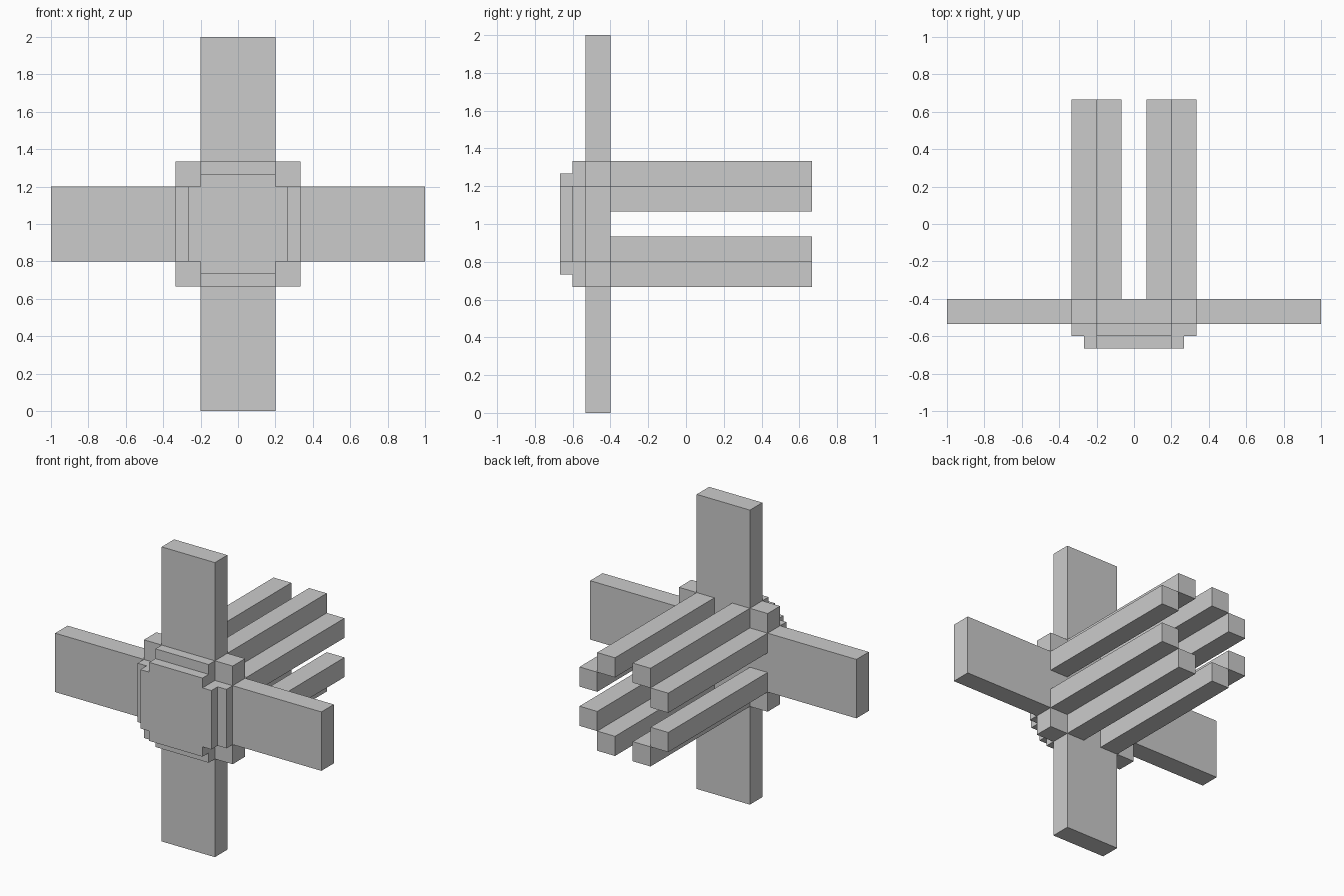
import bpy, bmesh

if "Cube" in bpy.data.objects:
    bpy.data.objects.remove(bpy.data.objects["Cube"])

U = 2 / 30   # modelling step: the longest side is 30 steps
CZ = 1.0     # height of the centre axis


def prism(name, outline, y0, y1):
    """Extrude an x/z outline (in steps, about the centre axis) from y0 to y1."""
    bm = bmesh.new()
    verts = [bm.verts.new((x * U, y0 * U, CZ + z * U)) for x, z in outline]
    face = bm.faces.new(verts)
    new = bmesh.ops.extrude_face_region(bm, geom=[face])["geom"]
    bmesh.ops.translate(bm, vec=(0, (y1 - y0) * U, 0),
                        verts=[v for v in new if isinstance(v, bmesh.types.BMVert)])
    bmesh.ops.recalc_face_normals(bm, faces=bm.faces)
    mesh = bpy.data.meshes.new(name)
    bm.to_mesh(mesh)
    bm.free()
    obj = bpy.data.objects.new(name, mesh)
    bpy.context.collection.objects.link(obj)
    return obj


def cross(arm, half):
    """Plus-shaped outline with arms of the given reach and half width."""
    a, h = arm, half
    return [(h, h), (h, a), (-h, a), (-h, h), (-a, h), (-a, -h),
            (-h, -h), (-h, -a), (h, -a), (h, -h), (a, -h), (a, h)]


def square(x, z, size=2):
    return [(x, z), (x + size, z), (x + size, z + size), (x, z + size)]


# Large cross plate with two smaller stepped crosses on its front
prism("cross_guard", cross(15, 3), -8, -6)
prism("front_step", cross(5, 3), -9, -8)
prism("front_cap", cross(4, 3), -10, -9)

# Corner cubes and paired back bars, repeated in all four quadrants
for sx in (1, -1):
    for sz in (1, -1):
        def place(name, x, z, y0, y1):
            prism(name, [(sx * px, sz * pz) for px, pz in square(x, z)], y0, y1)
        place("corner_block", 3, 3, -8, -6)
        place("side_bar", 3, 1, -6, 10)
        place("end_bar", 1, 3, -6, 10)
